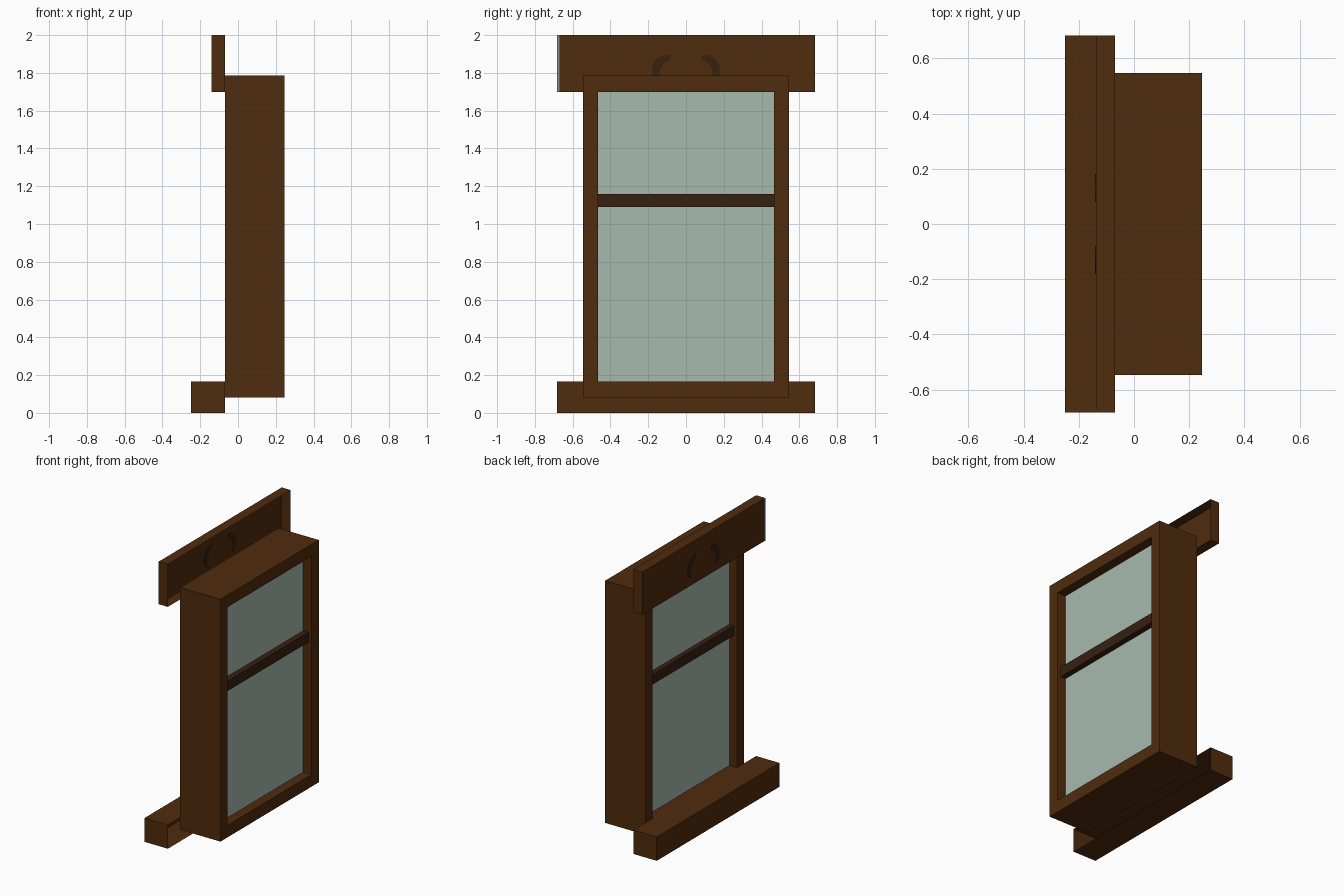
import bpy, bmesh, math

if "Cube" in bpy.data.objects:
    bpy.data.objects.remove(bpy.data.objects["Cube"])


def material(name, rgb):
    m = bpy.data.materials.new(name)
    m.diffuse_color = (*rgb, 1)
    m.use_nodes = True
    m.node_tree.nodes["Principled BSDF"].inputs["Base Color"].default_value = m.diffuse_color
    return m


WOOD = material("brown wood", (0.078, 0.025, 0.004))
DARK = material("dark wood", (0.038, 0.015, 0.0055))
GLASS = material("pale green glass", (0.39, 0.49, 0.43))
GREY = material("grey edge", (0.24, 0.26, 0.25))


def finish(bm, name, mat):
    bmesh.ops.recalc_face_normals(bm, faces=bm.faces)
    me = bpy.data.meshes.new(name)
    bm.to_mesh(me)
    bm.free()
    me.materials.append(mat)
    ob = bpy.data.objects.new(name, me)
    bpy.context.collection.objects.link(ob)
    return ob


def box(name, xs, ys, zs, mat, open_inner=False):
    """Box from ranges; open_inner removes the +x face, leaving a shell."""
    bm = bmesh.new()
    bmesh.ops.create_cube(bm, size=1)
    for v in bm.verts:
        v.co = [r[0] if c < 0 else r[1] for c, r in zip(v.co, (xs, ys, zs))]
    bmesh.ops.recalc_face_normals(bm, faces=bm.faces)
    if open_inner:
        bm.normal_update()
        bmesh.ops.delete(bm, geom=[f for f in bm.faces if f.normal.x > 0.9],
                         context='FACES_ONLY')
    return finish(bm, name, mat)


# Window frame: a rectangular ring swept through the wall depth
X0, X1 = -0.068, 0.246
OY, OZ0, OZ1 = 0.546, 0.082, 1.785
IY, IZ0, IZ1 = 0.467, 0.167, 1.70
bm = bmesh.new()


def rect(x, y, z0, z1):
    return [bm.verts.new((x, a, b)) for a, b in ((-y, z0), (y, z0), (y, z1), (-y, z1))]


rings = [rect(X0, OY, OZ0, OZ1), rect(X1, OY, OZ0, OZ1),
         rect(X1, IY, IZ0, IZ1), rect(X0, IY, IZ0, IZ1)]
for k in range(4):
    a, b = rings[k], rings[(k + 1) % 4]
    for i in range(4):
        j = (i + 1) % 4
        bm.faces.new((a[i], a[j], b[j], b[i]))
finish(bm, "window_frame", WOOD)

# Glazing and the dark rail across it
box("glass_pane", (-0.01, 0.18), (-IY, IY), (IZ0, IZ1), GLASS)
box("cross_rail", (-0.045, 0.221), (-IY, IY), (1.09, 1.16), DARK)

# Header board and sill, hollow on the side facing the frame
box("header_board", (-0.138, X0), (-0.682, 0.682), (1.70, 2.0), WOOD, True)
box("sill", (-0.25, X0), (-0.682, 0.682), (0, 0.167), WOOD, True)

# Grey strip at one end of the header face
box("header_edge_strip", (-0.140, -0.136), (-0.682, -0.671), (1.70, 2.0), GREY)

# Pair of curved dark ornaments, visible on both sides of the header face
PATH = [(0.085, 1.885, 0.012), (0.115, 1.877, 0.020), (0.143, 1.855, 0.022),
        (0.158, 1.825, 0.021), (0.160, 1.795, 0.019), (0.150, 1.768, 0.013),
        (0.136, 1.752, 0.005)]
for side, s in (("left", -1), ("right", 1)):
    bm = bmesh.new()
    rows = []
    for i, (y, z, w) in enumerate(PATH):
        p, q = PATH[max(i - 1, 0)], PATH[min(i + 1, len(PATH) - 1)]
        dy, dz = q[0] - p[0], q[1] - p[1]
        n = math.hypot(dy, dz)
        ny, nz = -dz / n * w, dy / n * w
        rows.append([bm.verts.new((x, s * (y + k * ny), z + k * nz))
                     for x, k in ((-0.141, 1), (-0.141, -1), (-0.135, -1), (-0.135, 1))])
    for a, b in zip(rows, rows[1:]):
        for i in range(4):
            j = (i + 1) % 4
            bm.faces.new((a[i], a[j], b[j], b[i]))
    bm.faces.new(rows[0])
    bm.faces.new(rows[-1])
    finish(bm, "header_ornament_" + side, DARK)
